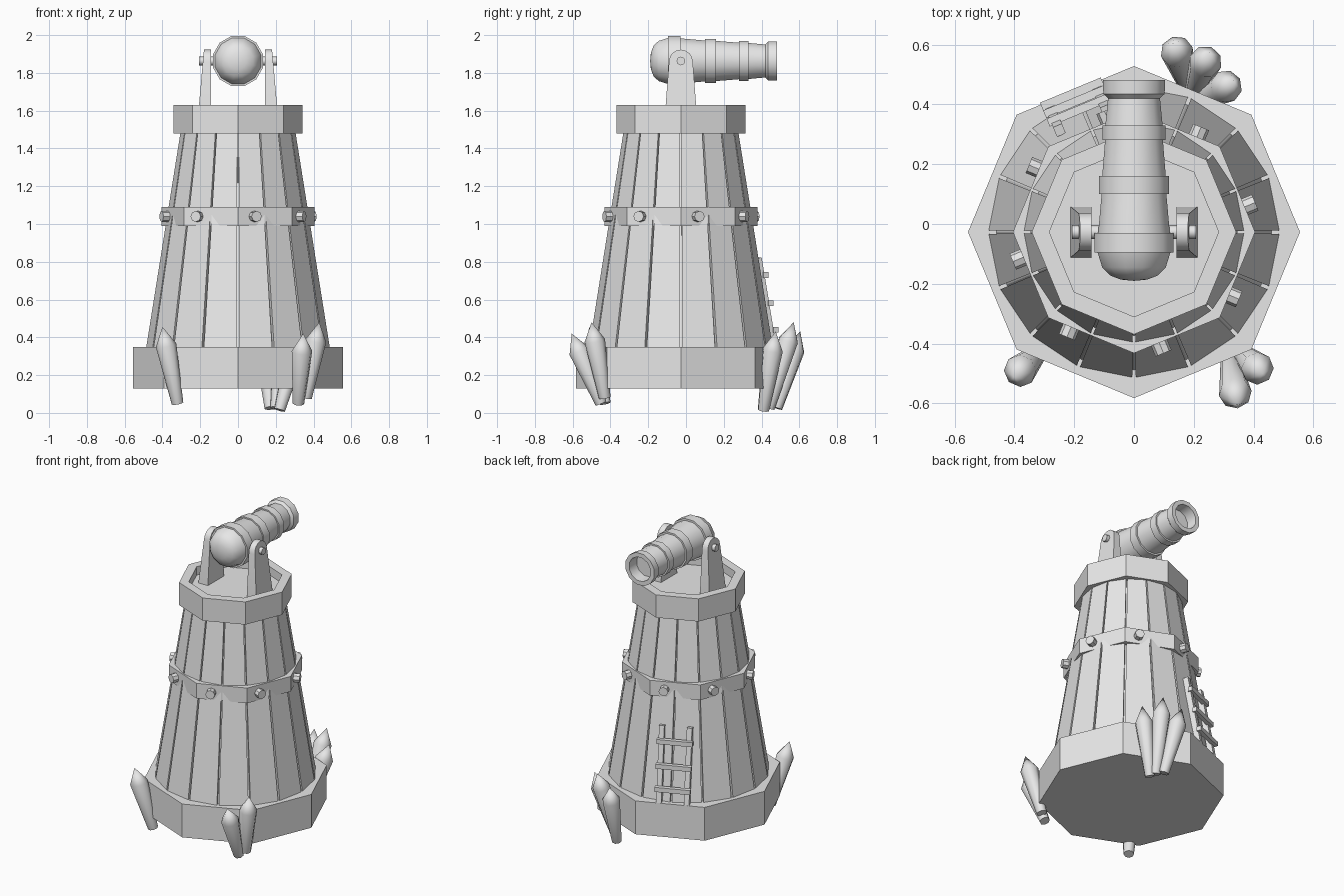
import bpy, bmesh, math
from mathutils import Vector, Matrix

if "Cube" in bpy.data.objects:
    bpy.data.objects.remove(bpy.data.objects["Cube"])

grey = bpy.data.materials.new("plain_grey")
grey.use_nodes = True
grey.diffuse_color = (0.8, 0.8, 0.8, 1)
grey.node_tree.nodes["Principled BSDF"].inputs["Base Color"].default_value = (0.8, 0.8, 0.8, 1)

CY = -0.027  # tower axis in y


def finish(name, bm, smooth=None):
    bmesh.ops.recalc_face_normals(bm, faces=bm.faces)
    mesh = bpy.data.meshes.new(name)
    bm.to_mesh(mesh)
    bm.free()
    mesh.materials.append(grey)
    obj = bpy.data.objects.new(name, mesh)
    bpy.context.collection.objects.link(obj)
    if smooth:
        bpy.ops.object.select_all(action='DESELECT')
        obj.select_set(True)
        bpy.context.view_layer.objects.active = obj
        bpy.ops.object.shade_smooth_by_angle(angle=math.radians(smooth))
    return obj


def loft(bm, rings):
    """Bridge equal-length point rings and cap both ends."""
    loops = [[bm.verts.new(p) for p in ring] for ring in rings]
    n = len(loops[0])
    for a, b in zip(loops, loops[1:]):
        for i in range(n):
            j = (i + 1) % n
            bm.faces.new((a[i], a[j], b[j], b[i]))
    bm.faces.new(loops[0])
    bm.faces.new(loops[-1])


def turned(name, start, end, profile, sides, smooth=None, turn=0.0):
    """Round part along start-end; profile holds (distance, radius)."""
    start, end = Vector(start), Vector(end)
    rot = (end - start).to_track_quat('Z', 'Y')
    bm = bmesh.new()
    rings = []
    for d, r in profile:
        rings.append([start + rot @ Vector((r * math.cos(turn + math.tau * i / sides),
                                            r * math.sin(turn + math.tau * i / sides), d))
                      for i in range(sides)])
    loft(bm, rings)
    bmesh.ops.remove_doubles(bm, verts=bm.verts, dist=0.0005)
    return finish(name, bm, smooth)


def beam(name, start, end, side, width, depth):
    """Rectangular bar from start to end; width runs along side."""
    axis = end - start
    out = axis.cross(side).normalized()
    m = Matrix((side * width, out * depth, axis)).transposed().to_4x4()
    m.translation = (start + end) / 2
    bm = bmesh.new()
    bmesh.ops.create_cube(bm, size=1, matrix=m)
    return finish(name, bm)


def polar(r, deg, z):
    a = math.radians(deg)
    return Vector((r * math.cos(a), CY + r * math.sin(a), z))


def octagon(r, z):
    return [polar(r, 45 * i, z) for i in range(8)]


# Octagonal bands; the top one is recessed to form a platform
for name, rings in (
        ("base_band", [(0.555, 0.13), (0.555, 0.35)]),
        ("middle_band", [(0.405, 0.99), (0.405, 1.09)]),
        ("top_band", [(0.342, 1.48), (0.342, 1.63), (0.283, 1.63), (0.283, 1.575)])):
    bm = bmesh.new()
    loft(bm, [octagon(r, z) for r, z in rings])
    finish(name, bm)

# Tower core seen through the gaps between planks
bm = bmesh.new()
loft(bm, [[polar(r, 22.5 * i, z) for i in range(16)] for r, z in ((0.462, 0.34), (0.282, 1.5))])
finish("tower_core", bm)

# Tapered wall planks
bm = bmesh.new()
for k in range(16):
    a, b = 22.5 * k + 0.7, 22.5 * (k + 1) - 0.7
    loft(bm, [[polar(r, a, z), polar(r, b, z), polar(r - 0.035, b, z), polar(r - 0.035, a, z)]
              for r, z in ((0.487, 0.34), (0.302, 1.5))])
finish("wall_planks", bm)

# Bolts round the middle band, one per side
for k in range(8):
    deg = 45 * k + (12 if k % 2 == 0 else 10.5)
    normal = polar(1, 45 * k + 22.5, 0) - polar(0, 0, 0)
    p = polar(0.35, deg, 1.04)
    turned(f"band_bolt_{k + 1}", p, p + normal, [(0, 0.029), (0.068, 0.029)], 8, 40)

# Cannon barrel, turned from breech to muzzle with a shallow bore
barrel = [(0, 0), (0.004, 0.045), (0.018, 0.083), (0.045, 0.11), (0.095, 0.126),
          (0.095, 0.137), (0.16, 0.137), (0.16, 0.124),
          (0.29, 0.112), (0.29, 0.121), (0.35, 0.121), (0.35, 0.11),
          (0.47, 0.1), (0.47, 0.109), (0.52, 0.109), (0.52, 0.099),
          (0.61, 0.09), (0.625, 0.106), (0.672, 0.108), (0.672, 0.08), (0.6, 0.075)]
turned("cannon_barrel", (0, -0.19, 1.863), (0, 1, 1.863), barrel, 12, 35, math.pi / 12)

# Cannon brackets and pivot pins on both sides
arc = [math.pi * i / 8 for i in range(9)]
outline = [(0.085, 1.57)] + [(0.063 * math.cos(t), 1.86 + 0.063 * math.sin(t)) for t in arc] + [(-0.085, 1.57)]
for side, s in (("left", 1), ("right", -1)):
    bm = bmesh.new()
    inner = [(s * 0.142, CY + y, z) for y, z in outline]
    outer = [(s * (0.212 - 0.09 * (z - 1.57)), CY + y, z) for y, z in outline]
    loft(bm, [inner, outer])
    finish(f"cannon_bracket_{side}", bm, 30)
    turned(f"pivot_pin_{side}", (s * 0.11, CY, 1.863), (s, CY, 1.863), [(0, 0.023), (0.097, 0.023)], 8, 50)

# Pointed stakes leaning out around the base: (foot, tip)
stakes = [((-0.32, -0.43, 0.05), (-0.4, -0.51, 0.455)),
          ((0.32, -0.45, 0.05), (0.345, -0.605, 0.42)),
          ((0.36, -0.43, 0.08), (0.43, -0.5, 0.48)),
          ((0.17, 0.48, 0.025), (0.135, 0.605, 0.43)),
          ((0.2, 0.44, 0.025), (0.25, 0.57, 0.48)),
          ((0.22, 0.41, 0.015), (0.335, 0.475, 0.43))]
for i, (foot, tip) in enumerate(stakes):
    length = (Vector(tip) - Vector(foot)).length
    turned(f"stake_{i + 1}", foot, tip, [(0, 0.031), (length - 0.1, 0.055), (length, 0)], 8, 50)

# Ladder leaning on the back wall
out = polar(1, 112.5, 0) - polar(0, 0, 0)
along = Vector((out.y, -out.x, 0))


def on_wall(u, r, z):
    return Vector((0, CY, z)) + along * (u - 0.015) + out * r


for side, u in (("left", 0.085), ("right", -0.085)):
    beam(f"ladder_rail_{side}", on_wall(u, 0.495, 0.345), on_wall(u, 0.41, 0.82), along, 0.032, 0.035)
for i, z in enumerate((0.44, 0.58, 0.73)):
    r = 0.435 + (0.73 - z) * 0.2 + 0.013
    beam(f"ladder_rung_{i + 1}", on_wall(-0.11, r, z), on_wall(0.11, r, z), Vector((0, 0, 1)), 0.03, 0.028)
